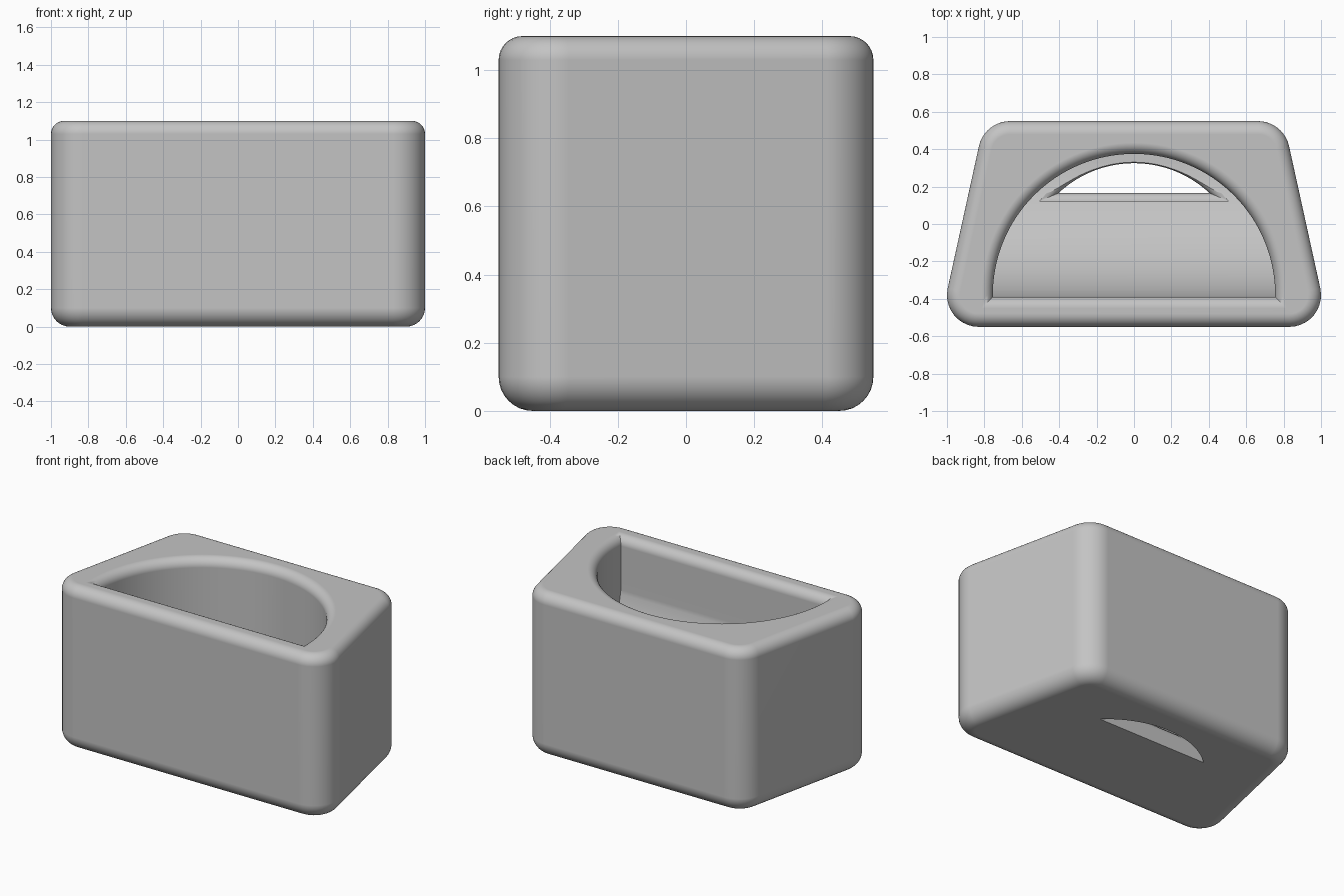
import bpy, bmesh
from math import sin, cos, asin, atan, pi, radians

if "Cube" in bpy.data.objects:
    bpy.data.objects.remove(bpy.data.objects["Cube"], do_unlink=True)

grey = bpy.data.materials.new("plain grey")
grey.use_nodes = True
grey.diffuse_color = (0.55, 0.55, 0.55, 1)
grey.node_tree.nodes["Principled BSDF"].inputs["Base Color"].default_value = (0.55, 0.55, 0.55, 1)


def loft(name, sections):
    """Closed solid through matching rings of points."""
    bm = bmesh.new()
    rings = [[bm.verts.new(p) for p in s] for s in sections]
    n = len(rings[0])
    for a, b in zip(rings, rings[1:]):
        for i in range(n):
            j = (i + 1) % n
            bm.faces.new((a[i], a[j], b[j], b[i]))
    bm.faces.new(rings[0][::-1])
    bm.faces.new(rings[-1])
    bmesh.ops.recalc_face_normals(bm, faces=bm.faces)
    mesh = bpy.data.meshes.new(name)
    bm.to_mesh(mesh)
    bm.free()
    mesh.materials.append(grey)
    obj = bpy.data.objects.new(name, mesh)
    bpy.context.collection.objects.link(obj)
    return obj


def apply(obj, mod):
    bpy.ops.object.select_all(action="DESELECT")
    bpy.context.view_layer.objects.active = obj
    obj.select_set(True)
    bpy.ops.object.modifier_apply(modifier=mod.name)


def boolean(obj, cutter, operation):
    mod = obj.modifiers.new("cut", "BOOLEAN")
    mod.operation, mod.solver, mod.object = operation, "EXACT", cutter
    apply(obj, mod)
    bpy.data.objects.remove(cutter, do_unlink=True)


def quarter(radius, steps=8):
    """Pairs (inset, rise) along a quarter round."""
    return [(radius * (1 - sin(t)), radius * (1 - cos(t)))
            for t in (i * pi / 2 / steps for i in range(steps + 1))]


TILT, RADIUS, HEIGHT = atan(0.22), 0.17, 1.1


def trapezoid(inset, z, steps=10):
    """Rounded trapezoid ring, wide at the front."""
    corners = [(0.83, -0.38, -pi / 2, TILT), (0.663, 0.38, TILT, pi / 2),
               (-0.663, 0.38, pi / 2, pi - TILT), (-0.83, -0.38, pi - TILT, 1.5 * pi)]
    r = RADIUS - inset
    return [(x + r * cos(a + (b - a) * i / steps), y + r * sin(a + (b - a) * i / steps), z)
            for x, y, a, b in corners for i in range(steps + 1)]


def d_shape(centre, radius, front, grow, z, steps=64):
    """Arc closed by a straight front edge."""
    r = radius + grow
    a = asin((front - grow - centre) / r)
    return [(r * cos(a + (pi - 2 * a) * i / steps),
             centre + r * sin(a + (pi - 2 * a) * i / steps), z) for i in range(steps + 1)]


# Outer block with rounded edges
bottom = [trapezoid(d, z) for d, z in quarter(0.1)]
top = [trapezoid(d, HEIGHT - z) for d, z in quarter(0.07)]
body = loft("holder_body", bottom + top[::-1])

# Half-round pocket with a flared rim
rim = 0.06
flare = [(rim - d, HEIGHT - rim + z) for d, z in
         ((rim * cos(t), rim * sin(t)) for t in (i * pi / 16 for i in range(9)))]
levels = [(0, 0.05)] + flare + [(rim, 1.2)]
pocket = loft("pocket_cutter", [d_shape(-0.38, 0.755, -0.39, g, z) for g, z in levels])

# Curved floor that sweeps down from the front wall to the back
R, CY, CZ = 0.76, 0.36, 0.87
curve = [(CY - R * cos(t), CZ - R * sin(t)) for t in (i * pi / 64 for i in range(33))]
side = curve + [(0.7, CZ - R), (0.7, 1.3), (-0.6, 1.3), (-0.6, CZ)]
sweep = loft("floor_sweep", [[(x, y, z) for y, z in side] for x in (-1.2, 1.2)])
boolean(pocket, sweep, "INTERSECT")
boolean(body, pocket, "DIFFERENCE")

# Drain hole with a softened inner edge
lip = 0.045
edge = [(lip - lip * cos(t), 0.09 + lip * sin(t)) for t in (i * pi / 12 for i in range(7))]
hole = loft("hole_cutter", [d_shape(-0.265, 0.59, 0.165, g, z)
                            for g, z in [(0, -0.1)] + edge + [(lip, 0.2)]])
boolean(body, hole, "DIFFERENCE")

# Smooth shading with crisp inner edges
bpy.ops.object.select_all(action="DESELECT")
bpy.context.view_layer.objects.active = body
body.select_set(True)
bpy.ops.object.shade_smooth_by_angle(angle=radians(30))
weighted = body.modifiers.new("even_normals", "WEIGHTED_NORMAL")
weighted.keep_sharp = True
apply(body, weighted)
